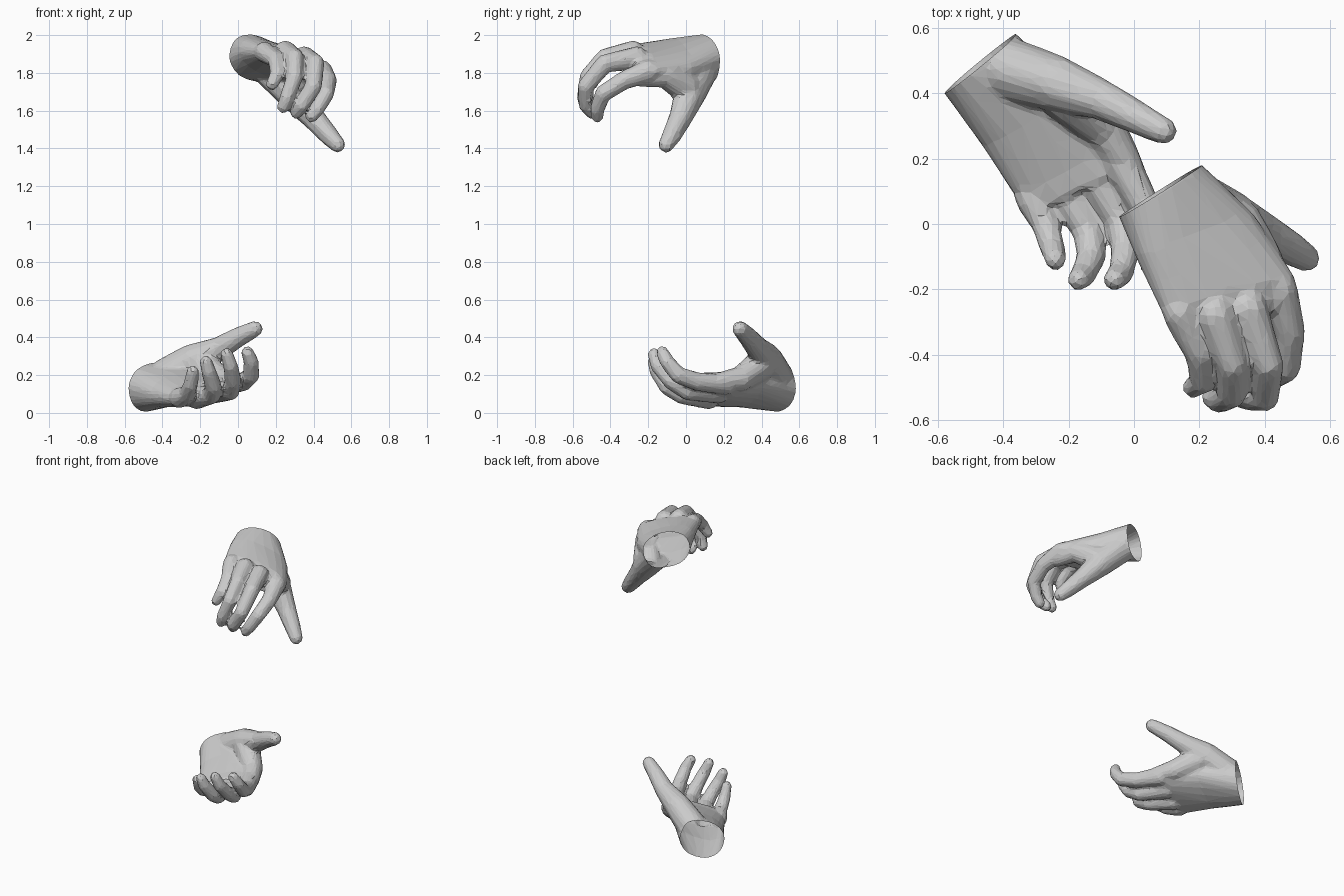
import bpy, bmesh, math
from mathutils import Vector as V

if "Cube" in bpy.data.objects:
    bpy.data.objects.remove(bpy.data.objects["Cube"])


def hull(bm, pts):
    """Convex solid around a point cloud."""
    vs = [bm.verts.new(p) for p in pts]
    res = bmesh.ops.convex_hull(bm, input=vs)
    junk = {g for g in res["geom_interior"] + res["geom_unused"] if isinstance(g, bmesh.types.BMVert)}
    bmesh.ops.delete(bm, geom=[v for v in junk if v.is_valid], context='VERTS')


def ball(c, r):
    pts = [V(c) + V((0, 0, r)), V(c) - V((0, 0, r))]
    for j in range(1, 6):
        a = math.pi * j / 6
        for i in range(10):
            b = math.tau * i / 10
            pts.append(V(c) + r * V((math.sin(a) * math.cos(b), math.sin(a) * math.sin(b), math.cos(a))))
    return pts


def limb(bm, path, radii):
    """Chain of tapered capsules."""
    for i in range(len(path) - 1):
        hull(bm, ball(path[i], radii[i]) + ball(path[i + 1], radii[i + 1]))


def section(a, b, t, d):
    """Rounded cross-section between two hand edges, half thickness t."""
    a, b = V(a), V(b)
    u, n = (b - a) / 2, d.cross(b - a).normalized()
    pts = []
    for i in range(20):
        c, s = math.cos(math.tau * i / 20), math.sin(math.tau * i / 20)
        f = lambda x: math.copysign(abs(x) ** 0.85, x)
        pts.append((a + b) / 2 + u * f(c) + n * t * f(s))
    return pts


def keep_outer_skin(bm):
    """Drop any enclosed shells left by the fusing."""
    left, shells = set(bm.verts), []
    while left:
        stack, shell = [left.pop()], []
        while stack:
            v = stack.pop()
            shell.append(v)
            for e in v.link_edges:
                o = e.other_vert(v)
                if o in left:
                    left.remove(o)
                    stack.append(o)
        shells.append(shell)
    shells.sort(key=len)
    bmesh.ops.delete(bm, geom=[v for s in shells[:-1] for v in s], context='VERTS')


def hand(name, sections, fingers, thumb, web):
    bm = bmesh.new()
    mids = [(V(a) + V(b)) / 2 for a, b, t in sections]
    d = (mids[2] - mids[0]).normalized()
    rings = [section(a, b, t, d) for a, b, t in sections]
    # wrist runs past its end so that it can be cut open
    hull(bm, rings[0] + rings[1] + [p - d * 0.06 for p in rings[0]])
    for r0, r1 in zip(rings[1:], rings[2:]):
        hull(bm, r0 + r1)
    for k, path in enumerate(fingers):
        s = 0.93 if k == 0 else 1.03
        radii = [0.06, 0.048, 0.044, 0.039, 0.034]
        if len(path) == 4:
            radii = [0.06, 0.047, 0.043, 0.036]
        limb(bm, path, [r * s for r in radii])
    limb(bm, thumb, [0.1, 0.087, 0.063, 0.053, 0.043])
    limb(bm, web, [0.085, 0.068, 0.05])
    bmesh.ops.recalc_face_normals(bm, faces=bm.faces)
    src = bpy.data.meshes.new(name)
    bm.to_mesh(src)
    bm.free()
    ob = bpy.data.objects.new(name, src)
    bpy.context.collection.objects.link(ob)
    # fuse into one skin, soften the joins, reduce to facets
    m = ob.modifiers.new("fuse", 'REMESH')
    m.mode, m.voxel_size = 'VOXEL', 0.01
    m = ob.modifiers.new("soften", 'SMOOTH')
    m.factor, m.iterations = 0.5, 9
    m = ob.modifiers.new("facet", 'DECIMATE')
    m.ratio = 0.065
    dg = bpy.context.evaluated_depsgraph_get()
    ob.data = bpy.data.meshes.new_from_object(ob.evaluated_get(dg))
    ob.modifiers.clear()
    # open wrist
    bm = bmesh.new()
    bm.from_mesh(ob.data)
    keep_outer_skin(bm)
    across = V(sections[0][1]) - V(sections[0][0])
    n = across.cross(d.cross(across))
    n = n.normalized() * (1 if n.dot(d) < 0 else -1)
    bmesh.ops.bisect_plane(bm, geom=bm.verts[:] + bm.edges[:] + bm.faces[:],
                           plane_co=mids[0], plane_no=n, clear_outer=True)
    for f in bm.faces:
        f.smooth = False
    bm.to_mesh(ob.data)
    bm.free()


# upper hand, palm down
hand("upper_hand",
     [((-.03, .03, 1.92), (.19, .17, 1.84), .12),
      ((.01, -.1, 1.94), (.36, .03, 1.79), .093),
      ((.08, -.26, 1.925), (.49, -.16, 1.80), .068),
      ((.12, -.35, 1.90), (.50, -.25, 1.79), .05)],
     [[(.14, -.27, 1.91), (.20, -.40, 1.87), (.21, -.48, 1.80), (.18, -.50, 1.74)],
      [(.25, -.28, 1.91), (.30, -.43, 1.88), (.30, -.52, 1.78), (.26, -.54, 1.67), (.24, -.53, 1.62)],
      [(.35, -.26, 1.88), (.41, -.43, 1.85), (.40, -.53, 1.73), (.34, -.53, 1.63), (.31, -.50, 1.59)],
      [(.44, -.20, 1.81), (.475, -.33, 1.76), (.465, -.44, 1.69), (.42, -.47, 1.61), (.39, -.47, 1.57)]],
     [(.16, .08, 1.83), (.29, .02, 1.69), (.40, -.03, 1.56), (.48, -.075, 1.47), (.527, -.105, 1.42)],
     [(.31, .0, 1.72), (.39, -.11, 1.79), (.44, -.24, 1.775)])

# lower hand, palm up
hand("lower_hand",
     [((-.57, .41, .09), (-.37, .57, .18), .125),
      ((-.46, .24, .075), (-.18, .40, .19), .085),
      ((-.36, .08, .07), (-.04, .26, .155), .065),
      ((-.32, .03, .08), (.01, .19, .155), .05)],
     [[(-.31, .08, .08), (-.27, .0, .10), (-.25, -.07, .15), (-.24, -.11, .22)],
      [(-.22, .12, .08), (-.14, -.02, .095), (-.13, -.10, .14), (-.155, -.155, .22), (-.17, -.17, .27)],
      [(-.13, .17, .11), (-.04, .01, .115), (-.025, -.08, .17), (-.04, -.15, .25), (-.06, -.17, .31)],
      [(-.05, .21, .155), (.03, .06, .165), (.07, -.04, .20), (.07, -.10, .27), (.05, -.125, .32)]],
     [(-.38, .47, .19), (-.24, .43, .28), (-.10, .38, .34), (.0, .33, .40), (.09, .285, .445)],
     [(-.20, .39, .25), (-.09, .29, .18), (-.02, .18, .165)])
